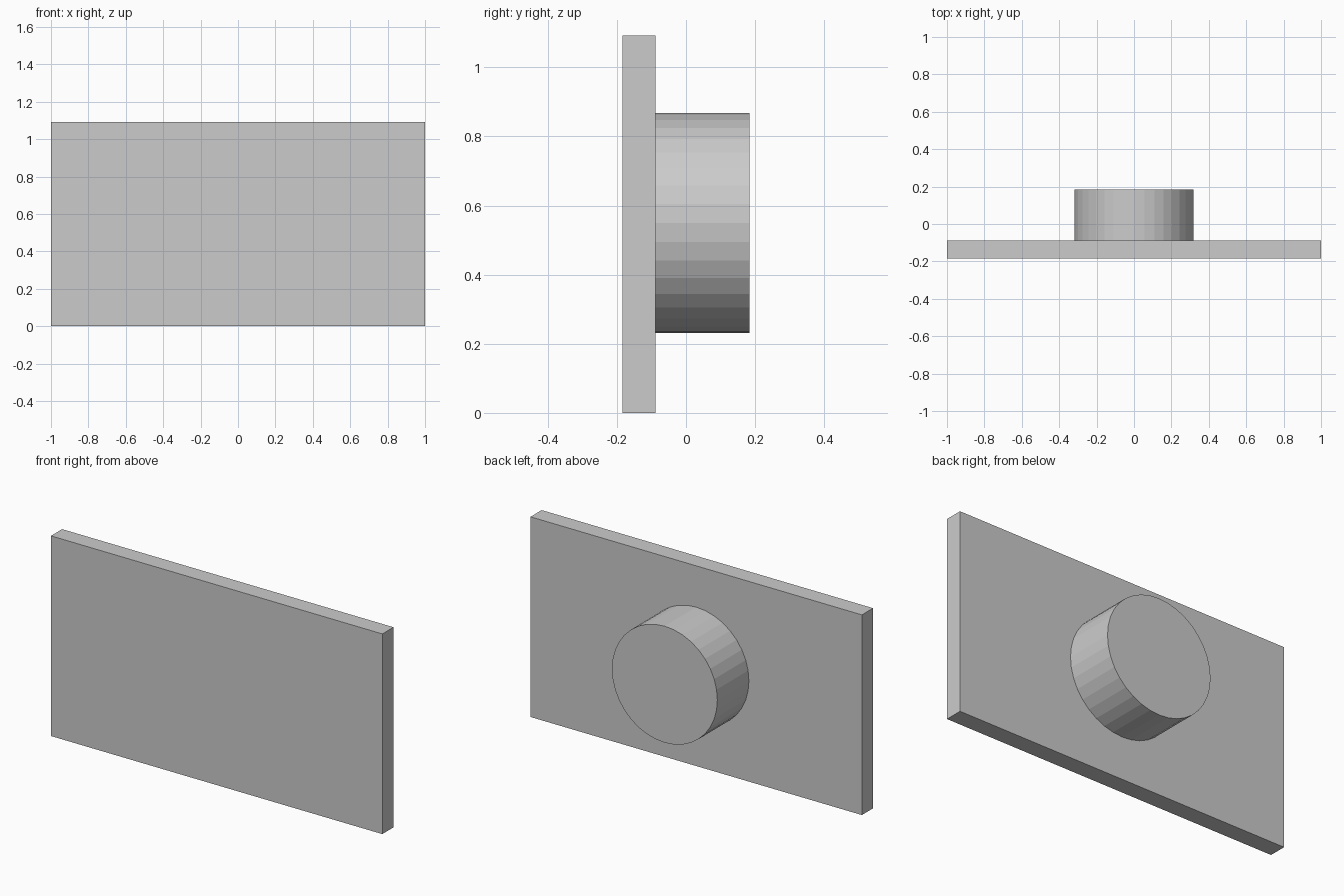
import bpy
import math

if "Cube" in bpy.data.objects:
    bpy.data.objects.remove(bpy.data.objects["Cube"])

BACK, FACE, END = -0.184, -0.088, 0.184
HEIGHT = 1.092
RADIUS = 0.318

# Flat rectangular plate
bpy.ops.mesh.primitive_cube_add(size=1, location=(0, (BACK + FACE) / 2, HEIGHT / 2))
plate = bpy.context.object
plate.name = "plate_with_boss"
plate.scale = (2, FACE - BACK, HEIGHT)
bpy.ops.object.transform_apply(location=True, rotation=True, scale=True)

# Round boss on the rear face, sunk slightly into the plate for a clean union
start = FACE - 0.04
bpy.ops.mesh.primitive_cylinder_add(
    vertices=36, radius=RADIUS, depth=END - start,
    location=(0, (start + END) / 2, 0.549), rotation=(math.pi / 2, 0, 0))
boss = bpy.context.object
boss.name = "boss"
bpy.ops.object.transform_apply(location=True, rotation=True, scale=True)

# Fuse the boss with the plate
union = plate.modifiers.new("fuse_boss", 'BOOLEAN')
union.operation = 'UNION'
union.solver = 'EXACT'
union.object = boss
bpy.context.view_layer.objects.active = plate
bpy.ops.object.modifier_apply(modifier=union.name)
bpy.data.objects.remove(boss, do_unlink=True)
